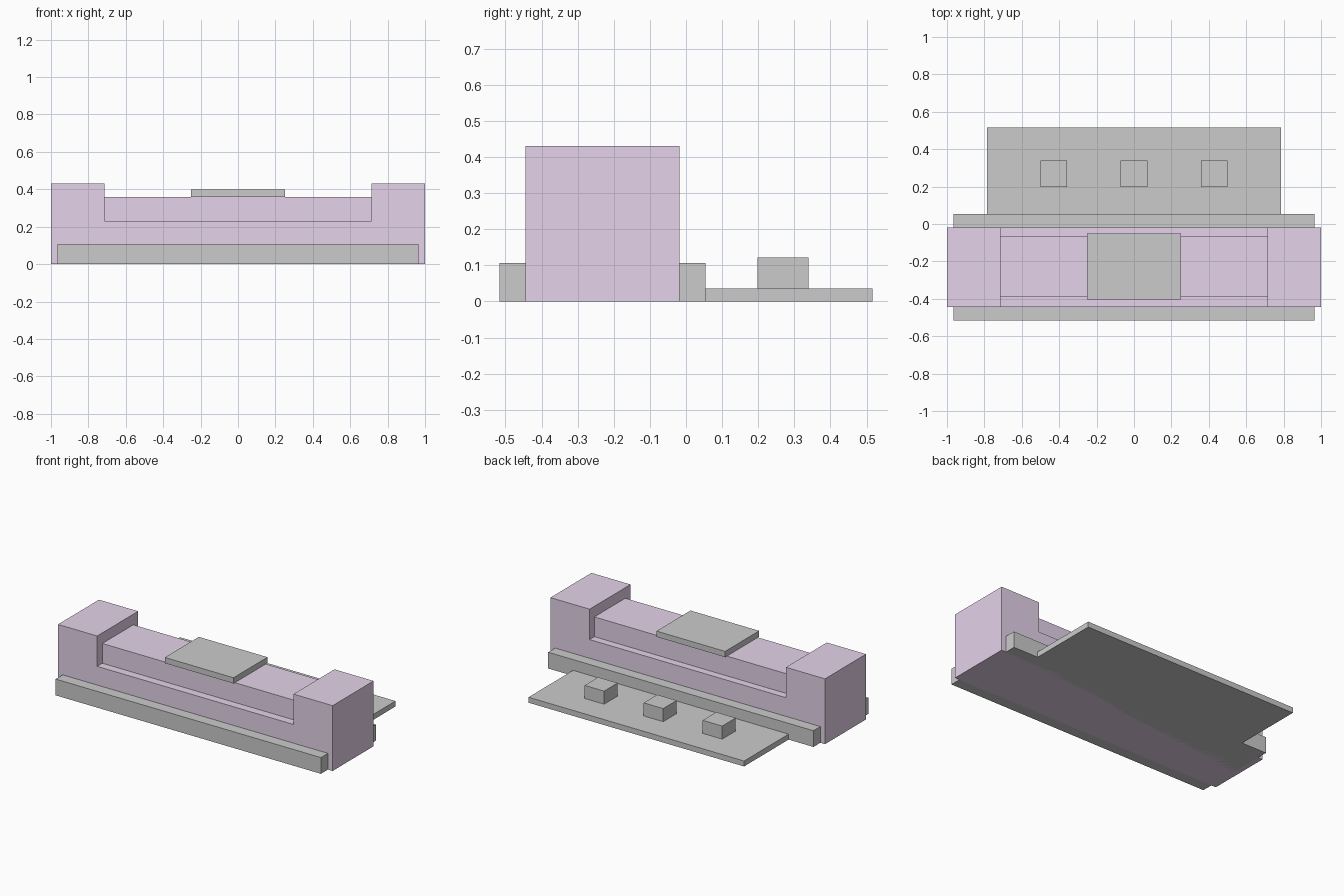
import bpy
import bmesh

if "Cube" in bpy.data.objects:
    bpy.data.objects.remove(bpy.data.objects["Cube"])

purple = bpy.data.materials.new("lilac")
purple.diffuse_color = (0.78, 0.65, 0.82, 1)
purple.use_nodes = True
purple.node_tree.nodes["Principled BSDF"].inputs["Base Color"].default_value = purple.diffuse_color


def make_object(name, bm, mat=None):
    bmesh.ops.recalc_face_normals(bm, faces=bm.faces[:])
    mesh = bpy.data.meshes.new(name)
    bm.to_mesh(mesh)
    bm.free()
    if mat:
        mesh.materials.append(mat)
    obj = bpy.data.objects.new(name, mesh)
    bpy.context.collection.objects.link(obj)
    return obj


def box(name, x, y, z, mat=None):
    """Box from (min, max) ranges on each axis."""
    bm = bmesh.new()
    bmesh.ops.create_cube(bm, size=1)
    for v in bm.verts:
        v.co = [r[0] if c < 0 else r[1] for c, r in zip(v.co, (x, y, z))]
    return make_object(name, bm, mat)


def extrude_profile(name, points, y, mat=None):
    """Extrude an x-z outline along y."""
    bm = bmesh.new()
    face = bm.faces.new([bm.verts.new((px, y[0], pz)) for px, pz in points])
    out = bmesh.ops.extrude_face_region(bm, geom=[face])
    moved = [g for g in out["geom"] if isinstance(g, bmesh.types.BMVert)]
    bmesh.ops.translate(bm, verts=moved, vec=(0, y[1] - y[0], 0))
    return make_object(name, bm, mat)


# Main building: low middle with a raised tower at each end
half = [(1, 0), (1, 0.43), (0.715, 0.43), (0.715, 0.23)]
outline = half + [(-x, z) for x, z in reversed(half)]
extrude_profile("main_building", outline, (-0.444, -0.018), purple)

# Set-back upper storey and its roof slab
box("upper_storey", (-0.715, 0.715), (-0.39, -0.068), (0.23, 0.36), purple)
box("roof_slab", (-0.25, 0.25), (-0.404, -0.05), (0.36, 0.398))

# Low podium around the building and the ground plate behind it
box("podium", (-0.966, 0.966), (-0.517, 0.054), (0, 0.107))
box("ground_plate", (-0.785, 0.785), (-0.517, 0.517), (0, 0.036))

# Three blocks on the ground plate
for i, cx in enumerate((-0.43, 0, 0.43)):
    box(f"yard_block_{i + 1}", (cx - 0.071, cx + 0.071), (0.198, 0.339), (0.036, 0.122))
